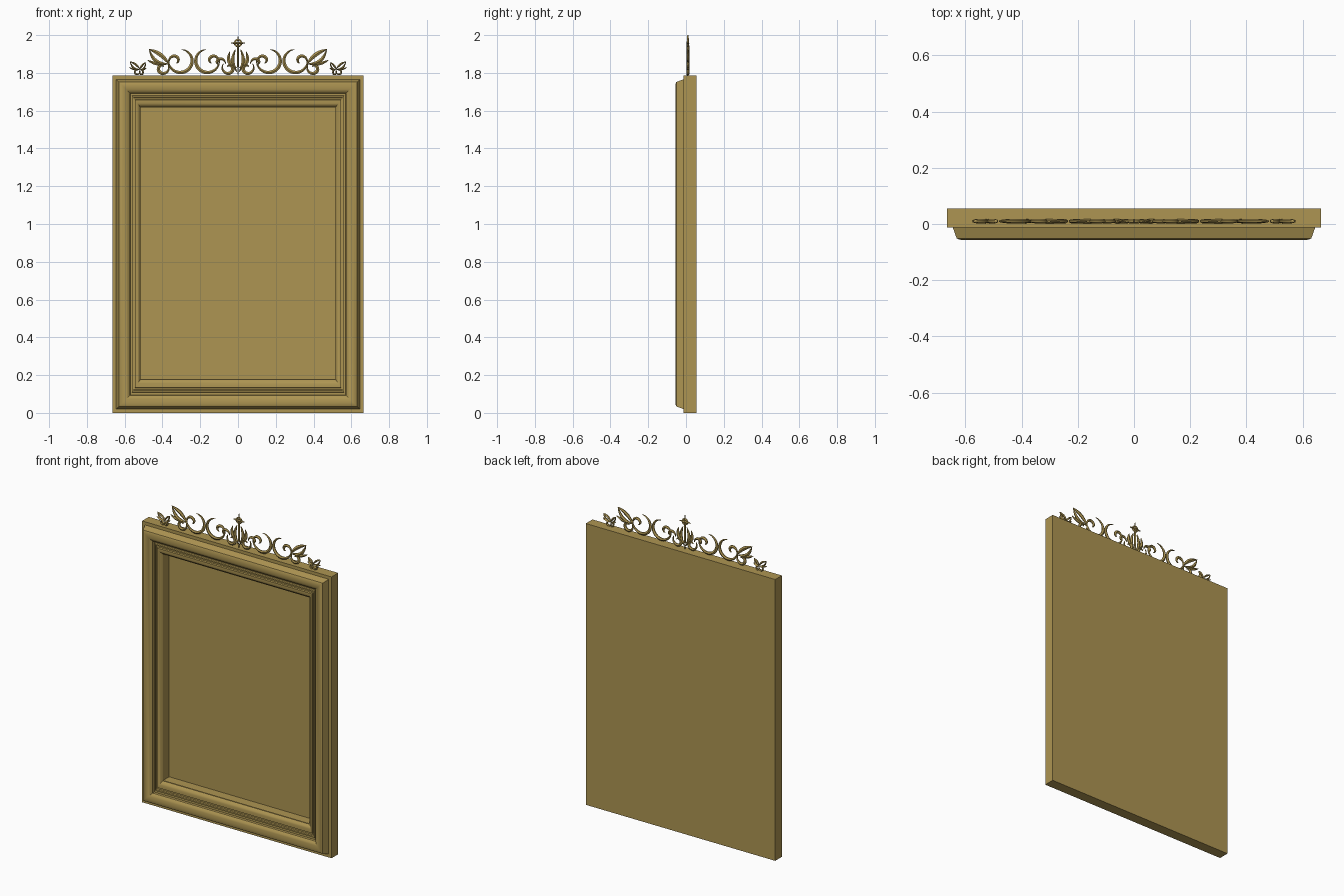
import bpy, bmesh, math
from mathutils import Vector

if "Cube" in bpy.data.objects:
    bpy.data.objects.remove(bpy.data.objects["Cube"])

gold = bpy.data.materials.new("antique_gold")
gold.diffuse_color = (0.42, 0.30, 0.085, 1)
gold.use_nodes = True
gold.node_tree.nodes["Principled BSDF"].inputs["Base Color"].default_value = gold.diffuse_color
W, H = 0.665, 1.786            # half width and height of the frame


def finish(bm, name):
    bmesh.ops.recalc_face_normals(bm, faces=bm.faces)
    me = bpy.data.meshes.new(name)
    bm.to_mesh(me)
    bm.free()
    ob = bpy.data.objects.new(name, me)
    bpy.context.collection.objects.link(ob)
    me.materials.append(gold)
    bpy.ops.object.select_all(action='DESELECT')
    ob.select_set(True)
    bpy.context.view_layer.objects.active = ob
    bpy.ops.object.shade_smooth_by_angle(angle=math.radians(32))


def loft(bm, loops):
    # skin closed loops of equal length and cap both ends
    loops = [[bm.verts.new(co) for co in loop] for loop in loops]
    n = len(loops[0])
    for a, b in zip(loops, loops[1:]):
        for i in range(n):
            j = (i + 1) % n
            bm.faces.new((a[i], a[j], b[j], b[i]))
    bm.faces.new(loops[0])
    bm.faces.new(loops[-1])


def rectangle(inset, y):
    # inner mouldings sit a little further in at the top and bottom
    k = max(0, inset - 0.095) / 0.055
    x, z0, z1 = W - inset, inset + 0.03 * k, H - inset - 0.02 * k
    return [(-x, y, z0), (x, y, z0), (x, y, z1), (-x, y, z1)]


# Frame: moulding profile (inset from edge, depth) swept round a rectangle
cushion = [(.034 + .059 * t, -.051 - .008 * math.sin(math.pi * t) ** .7 + .012 * t * t)
           for t in (i / 6 for i in range(7))]
fillets = [(.095, -.026), (.103, -.026), (.105, -.034), (.111, -.034), (.113, -.027), (.119, -.027)]
sight_edge = [(.121 + .027 * t, -.036 + .02 * t ** 3) for t in (i / 4 for i in range(5))]
profile = [(0, .055), (0, -.012), (.02, -.012), *cushion, *fillets, *sight_edge,
           (.15, -.016), (.15, .045)]
bm = bmesh.new()
loft(bm, [rectangle(*p) for p in profile])
finish(bm, "frame_with_panel")


# Crest paths, in hundredths of a unit, measured from the middle of the frame top
def spiral(cx, cz, r0, r1, a0, a1, n=26):
    out = []
    for i in range(n + 1):
        t = i / n
        a, r = math.radians(a0 + (a1 - a0) * t), r0 + (r1 - r0) * t
        out.append(Vector((cx + r * math.cos(a), cz + r * math.sin(a))))
    return out


def leaf(x0, z0, x1, z1, bend, n=10):
    a, b = Vector((x0, z0)), Vector((x1, z1))
    side = Vector((a.y - b.y, b.x - a.x)) * bend
    return [a.lerp(b, i / n) + side * math.sin(math.pi * i / n) for i in range(n + 1)]


def move(strokes, sx, sz, dx):
    # scaled, mirrored or shifted copy of a group of strokes
    return [(w * sz, [Vector((p.x * sx + dx, p.y * sz)) for p in pts]) for w, pts in strokes]


def ribbon(bm, width, path, side=1):
    # tapered band with a raised middle on both faces
    n, loops = len(path) - 1, []
    for i, p in enumerate(path):
        t = (path[min(i + 1, n)] - path[max(i - 1, 0)]).normalized()
        f = 0.12 + 0.88 * max(0, math.sin(math.pi * i / n)) ** 0.8
        nrm, d = Vector((-t.y, t.x)) * width * f / 2, 0.25 + 0.6 * f
        loop = []
        for k in range(6):
            u = (-1, 0, 1)[k if k < 3 else 5 - k]
            v = (1 if k < 3 else -1) * (1 if u == 0 else .35)
            q = p + nrm * u
            loop.append((side * q.x / 100, .01 + v * d / 100, H + q.y / 100))
        loops.append(loop)
    loft(bm, loops)


c_scroll = [(1.9, spiral(16.3, 7.9, 5.9, 6.5, 85, -185)),
            (1.7, spiral(13.3, 7.8, 3.3, 1.4, 205, -60))]
curl = [(1.8, spiral(4, 3.9, 3.7, 1.1, 140, 500))]
spray = curl + [(2.2, leaf(.5, 6, 11.2, 13.9, .1)),
                (1.9, leaf(.8, 6, 11, 13.6, -.2)),
                (1.7, leaf(1.5, 6.4, 12, 8.2, -.1))]
centre = move(curl, -1, 1, 8.9) + [(1.8, leaf(.6, 2, 1.4, 13.8, -.15)),
                                   (2.0, leaf(.6, 4, 4.4, 12.6, -.25)),
                                   (1.6, spiral(9.6, 6.6, 3, 1.2, 190, -40))]
crest = {
    "centre_leaves": centre,
    "inner_scroll": c_scroll,
    "outer_scroll": move(c_scroll, -1, 1, 46.7),
    "outer_leaves": move(spray, 1, 1, 36),
    "end_sprig": move(spray, .5, .53, 51.6) + move(spray, -.33, .5, 52.3),
}
for name, strokes in crest.items():
    for side, label in ((1, "right"), (-1, "left")):
        bm = bmesh.new()
        for w, path in strokes:
            ribbon(bm, w, path, side)
        finish(bm, f"{name}_{label}")

# Central finial: stem, cross arms and ring
bm = bmesh.new()
ribbon(bm, 1.1, leaf(0, -.3, 0, 21.4, 0))
ribbon(bm, 1.3, leaf(-3.9, 17.2, 3.9, 17.2, 0))
finish(bm, "finial_cross")
bpy.ops.mesh.primitive_torus_add(location=(0, .01, H + .172), rotation=(math.pi / 2, 0, 0),
                                 major_radius=.017, minor_radius=.005,
                                 major_segments=24, minor_segments=8)
finial_ring = bpy.context.object
finial_ring.name = "finial_ring"
finial_ring.data.materials.append(gold)
bpy.ops.object.shade_smooth()
